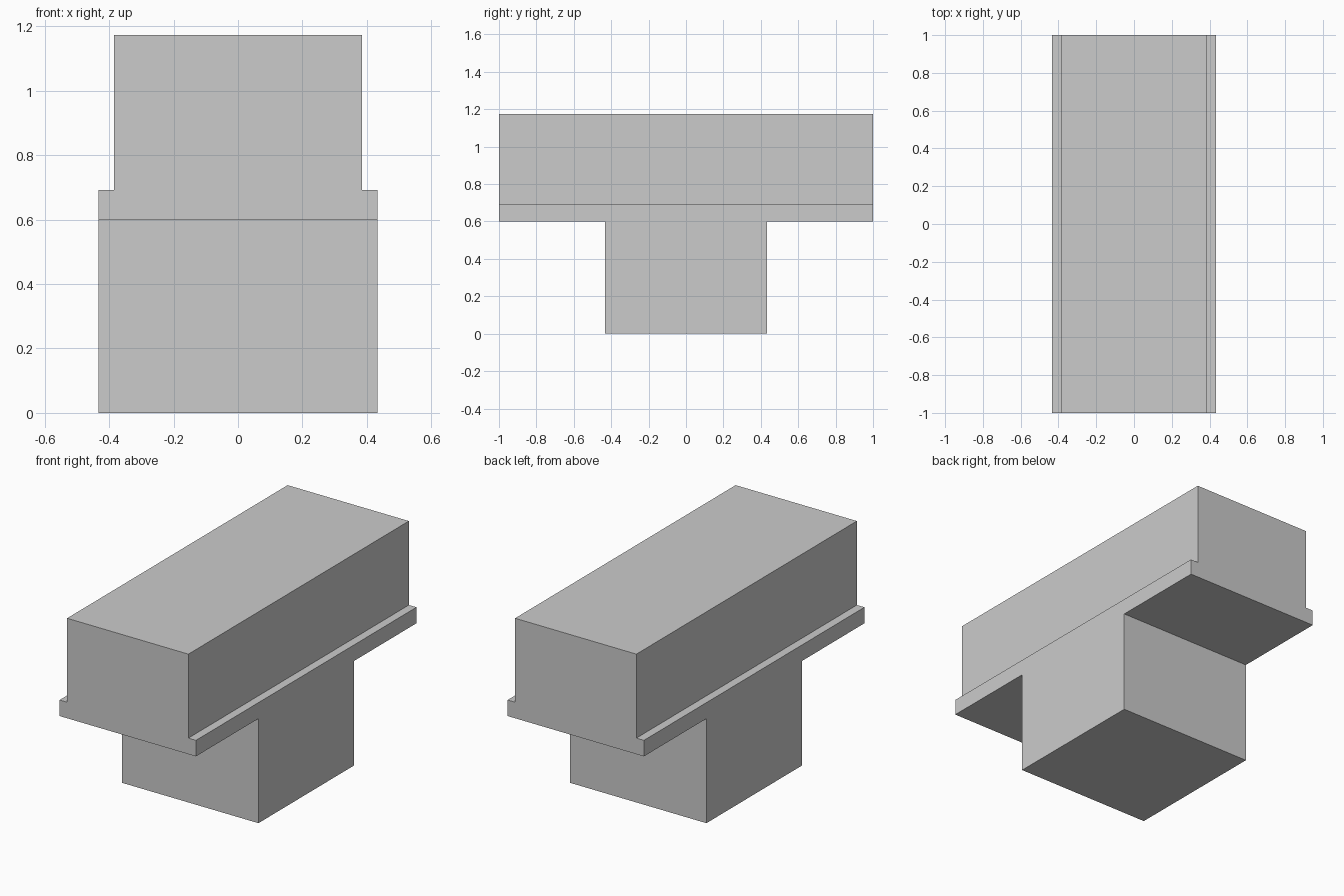
import bpy
import bmesh
from mathutils import Vector

cube = bpy.data.objects.get("Cube")
if cube:
    bpy.data.objects.remove(cube, do_unlink=True)

grey = bpy.data.materials.new("plain grey")
grey.use_nodes = True
colour = (0.6, 0.6, 0.6, 1.0)
grey.diffuse_color = colour
grey.node_tree.nodes["Principled BSDF"].inputs["Base Color"].default_value = colour

HALF_LENGTH = 1.0      # along y
HALF_WIDTH = 0.433     # foot and ledge
BODY_HALF = 0.385      # upper block
Z_FOOT, Z_LEDGE, Z_TOP = 0.60, 0.692, 1.174


def extrude_profile(name, points, direction, open_bottom=False):
    """Extrude a closed outline into a flat-shaded solid."""
    bm = bmesh.new()
    face = bm.faces.new([bm.verts.new(p) for p in points])
    result = bmesh.ops.extrude_face_region(bm, geom=[face], use_keep_orig=True)
    moved = [v for v in result["geom"] if isinstance(v, bmesh.types.BMVert)]
    bmesh.ops.translate(bm, verts=moved, vec=Vector(direction))
    bmesh.ops.recalc_face_normals(bm, faces=bm.faces[:])
    if open_bottom:
        hidden = [f for f in bm.faces if f.normal.z < -0.9]
        bmesh.ops.delete(bm, geom=hidden, context="FACES")
    mesh = bpy.data.meshes.new(name)
    bm.to_mesh(mesh)
    bm.free()
    mesh.materials.append(grey)
    obj = bpy.data.objects.new(name, mesh)
    bpy.context.collection.objects.link(obj)
    return obj


# Square foot and long ledge: one T-shaped side outline extruded across the width
half_outline = [(HALF_WIDTH, 0), (HALF_WIDTH, Z_FOOT),
                (HALF_LENGTH, Z_FOOT), (HALF_LENGTH, Z_LEDGE)]
outline = half_outline + [(-y, z) for y, z in reversed(half_outline)]
extrude_profile("foot_and_ledge", [(-HALF_WIDTH, y, z) for y, z in outline],
                (2 * HALF_WIDTH, 0, 0))

# Long upper block seated on the ledge, open where it meets it
block = [(-BODY_HALF, Z_LEDGE), (BODY_HALF, Z_LEDGE),
         (BODY_HALF, Z_TOP), (-BODY_HALF, Z_TOP)]
extrude_profile("upper_block", [(x, -HALF_LENGTH, z) for x, z in block],
                (0, 2 * HALF_LENGTH, 0), open_bottom=True)
